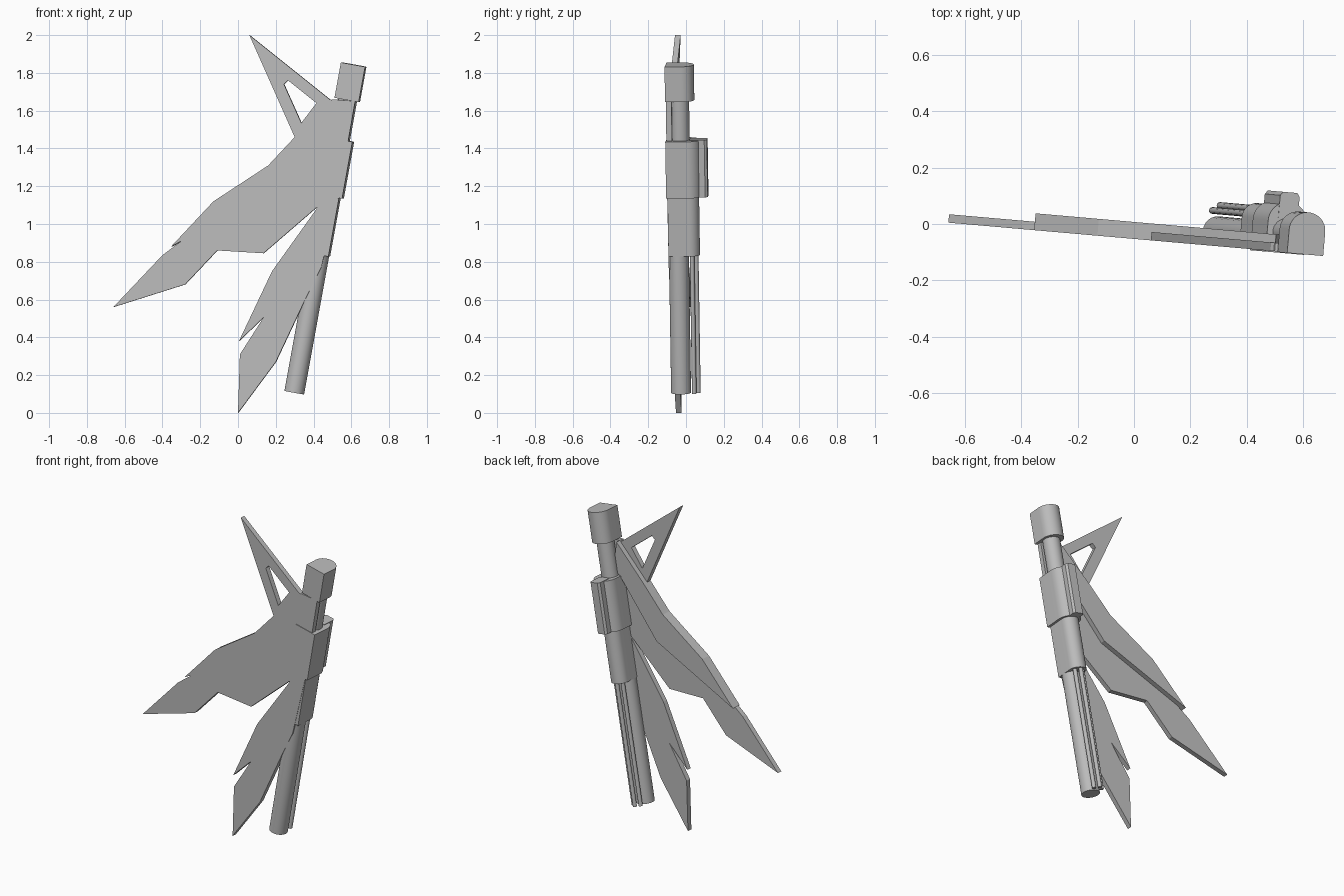
import bpy, bmesh, math
from mathutils import Matrix, Vector

if "Cube" in bpy.data.objects:
    bpy.data.objects.remove(bpy.data.objects["Cube"])

grey = bpy.data.materials.new("plain_grey")
grey.use_nodes = True
COLOUR = (0.5, 0.5, 0.5, 1)
grey.diffuse_color = COLOUR
grey.node_tree.nodes["Principled BSDF"].inputs["Base Color"].default_value = COLOUR

# Blade plane: turned slightly about z; local y is depth behind the front face
TURN = math.radians(-5)
PLANE = Matrix.Translation((0, -0.053, 0)) @ Matrix.Rotation(TURN, 4, "Z") @ Matrix.Diagonal((1.004, 1, 1, 1))
# Shaft frame: origin at the foot of the tube axis, local z along the shaft
SHAFT = PLANE @ Matrix.Translation((0.293, 0, 0.107)) @ Matrix.Rotation(math.radians(10.3), 4, "Y")


def finish(name, bm, matrix, smooth=False):
    bmesh.ops.recalc_face_normals(bm, faces=bm.faces)
    bm.transform(matrix)
    mesh = bpy.data.meshes.new(name)
    bm.to_mesh(mesh)
    bm.free()
    obj = bpy.data.objects.new(name, mesh)
    bpy.context.collection.objects.link(obj)
    mesh.materials.append(grey)
    if smooth:
        bpy.ops.object.select_all(action="DESELECT")
        obj.select_set(True)
        bpy.context.view_layer.objects.active = obj
        bpy.ops.object.shade_smooth_by_angle(angle=math.radians(35))
    return obj


def plate(name, loops, near, far):
    """Flat plate from front outlines (x, z); extra loops are holes."""
    bm = bmesh.new()
    edges = []
    for loop in loops:
        vs = [bm.verts.new((x, near, z)) for x, z in loop]
        edges += [bm.edges.new((a, b)) for a, b in zip(vs, vs[1:] + vs[:1])]
    bmesh.ops.triangle_fill(bm, use_beauty=True, use_dissolve=False, edges=edges, normal=(0, -1, 0))
    extruded = bmesh.ops.extrude_face_region(bm, geom=bm.faces[:], use_keep_orig=True)
    moved = [v for v in extruded["geom"] if isinstance(v, bmesh.types.BMVert)]
    bmesh.ops.translate(bm, vec=(0, far - near, 0), verts=moved)
    return finish(name, bm, PLANE)


def shaft_prism(name, section, low, high, smooth=True):
    """Section (u, depth) pulled along the shaft."""
    bm = bmesh.new()
    face = bm.faces.new([bm.verts.new((u, d, low)) for u, d in section])
    top = bmesh.ops.extrude_face_region(bm, geom=[face], use_keep_orig=True)
    verts = [v for v in top["geom"] if isinstance(v, bmesh.types.BMVert)]
    bmesh.ops.translate(bm, vec=(0, 0, high - low), verts=verts)
    return finish(name, bm, SHAFT, smooth)


def arc(u, d, radius, start=0, sweep=360, steps=32):
    count = steps if sweep == 360 else steps + 1
    angles = [math.radians(start + sweep * i / steps) for i in range(count)]
    return [(u + radius * math.cos(a), d + radius * math.sin(a)) for a in angles]


def d_section(radius, front, back):
    """Flat front, straight sides, round back."""
    return [(-radius, front), (radius, front)] + arc(0, back - radius, radius, 0, 180, 20)


# Blades
upper_outline = [(0.43, 1.1), (0.135, 0.845), (-0.11, 0.86), (-0.28, 0.68), (-0.66, 0.56),
                 (-0.4, 0.835), (-0.30, 0.91), (-0.355, 0.88), (-0.13, 1.12), (0.16, 1.31),
                 (0.3, 1.46), (0.5, 1.66), (0.62, 1.65), (0.583, 1.44), (0.53, 1.13)]
plate("upper_blade", [upper_outline], 0, 0.03)
spine = [(-0.355, 0.88), (-0.13, 1.12), (0.16, 1.31), (0.3, 1.46), (0.5, 1.66),
         (0.52, 1.5), (0.46, 1.44), (0.205, 1.13)]
plate("upper_blade_spine", [spine], 0.03, 0.06)
lower_outline = [(0, 0), (0.01, 0.31), (0.135, 0.505), (0.005, 0.38), (0.18, 0.75), (0.43, 1.1),
                 (0.53, 1.13), (0.44, 0.77), (0.36, 0.61), (0.2, 0.27)]
plate("lower_blade", [lower_outline], 0, 0.03)

# Pierced fin at the top
fin = [(0.06, 2.0), (0.485, 1.66), (0.52, 1.65), (0.43, 1.56), (0.3, 1.46)]
fin_hole = [(0.243, 1.74), (0.265, 1.76), (0.415, 1.64), (0.335, 1.535)]
plate("top_fin", [fin, fin_hole], 0, 0.03)

# Shaft, stacked from the foot up
shaft_prism("lower_tube", arc(0, 0.053, 0.053), 0, 0.8)
shaft_prism("grip", d_section(0.053, 0.002, 0.165), 0.742, 1.06)
shaft_prism("collar", d_section(0.07, -0.004, 0.178), 1.057, 1.362)
ridge = [(-0.035, 0.12), (0.035, 0.12), (0.035, 0.2), (0.025, 0.213), (-0.025, 0.213), (-0.035, 0.2)]
shaft_prism("collar_ridge", ridge, 1.057, 1.365, False)
shaft_prism("neck", arc(0, 0.07, 0.05), 1.36, 1.6)
shaft_prism("head", d_section(0.065, -0.002, 0.148), 1.575, 1.765)

# Thin rods behind the tube
for name, u, depth in (("left_rod", 0.026, 0.125), ("middle_rod", 0, 0.145), ("right_rod", -0.026, 0.125)):
    shaft_prism(name, arc(u, depth, 0.012, steps=12), 0, 0.75)
